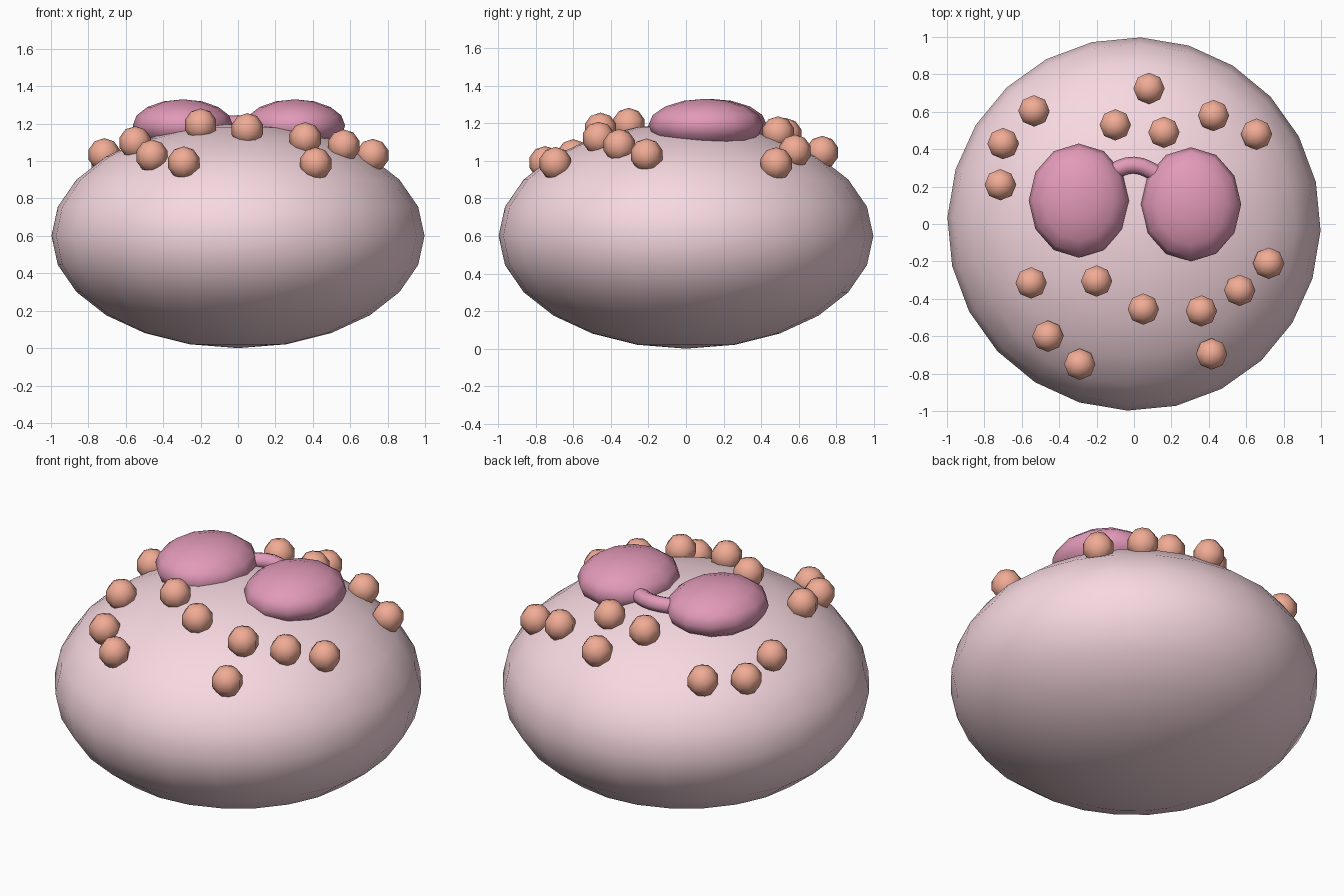
import bpy, math

if "Cube" in bpy.data.objects:
    bpy.data.objects.remove(bpy.data.objects["Cube"])

BODY_R, BODY_H = 0.998, 0.6


def material(name, rgb):
    m = bpy.data.materials.new(name)
    m.diffuse_color = (*rgb, 1)
    m.use_nodes = True
    m.node_tree.nodes["Principled BSDF"].inputs["Base Color"].default_value = m.diffuse_color
    return m


def ball(name, loc, size, segments, rings, mat, spin=0, angle=60):
    bpy.ops.mesh.primitive_uv_sphere_add(segments=segments, ring_count=rings, radius=1,
                                         location=loc, rotation=(0, 0, math.radians(spin)))
    ob = bpy.context.object
    ob.name = name
    ob.scale = size
    bpy.ops.object.transform_apply(location=False, rotation=True, scale=True)
    bpy.ops.object.shade_smooth_by_angle(angle=math.radians(angle))
    ob.data.materials.append(mat)
    return ob


def surface_z(x, y):
    return BODY_H + BODY_H * math.sqrt(1 - (x * x + y * y) / BODY_R ** 2)


pink = material("pink", (0.93, 0.69, 0.75))
plum = material("plum", (0.76, 0.32, 0.48))
coral = material("coral", (0.88, 0.41, 0.30))

# Flattened round body
ball("body", (0, 0, BODY_H), (BODY_R, BODY_R, BODY_H), 24, 12, pink, spin=-2)

# Two oval lenses on top
for side, x, y in (("left", -0.295, 0.125), ("right", 0.305, 0.105)):
    ball(side + "_lens", (x, y, 1.19), (0.268, 0.305, 0.14), 12, 8, plum)

# Bowed bridge between the lenses
curve = bpy.data.curves.new("bridge", "CURVE")
curve.dimensions = "3D"
curve.bevel_depth = 0.045
curve.bevel_resolution = 2
curve.resolution_u = 4
curve.use_fill_caps = True
spline = curve.splines.new("BEZIER")
spline.bezier_points.add(2)
for p, co in zip(spline.bezier_points, ((-0.14, 0.27, 1.19), (0, 0.315, 1.2), (0.15, 0.255, 1.19))):
    p.co = co
    p.handle_left_type = p.handle_right_type = "AUTO"
bridge = bpy.data.objects.new("bridge", curve)
bpy.context.collection.objects.link(bridge)
curve.materials.append(plum)

# Scattered beads resting in the body surface
beads = [(0.08, 0.725), (-0.535, 0.605), (-0.10, 0.53), (0.16, 0.49), (0.425, 0.58),
         (0.655, 0.48), (-0.70, 0.43), (-0.715, 0.21), (-0.55, -0.315), (-0.20, -0.305),
         (0.05, -0.455), (0.36, -0.465), (0.565, -0.355), (0.72, -0.21), (-0.46, -0.60),
         (-0.29, -0.75), (0.415, -0.695)]
for i, (x, y) in enumerate(beads):
    ball(f"bead_{i + 1}", (x, y, surface_z(x, y) + 0.035), (0.088,) * 3, 8, 5, coral)
